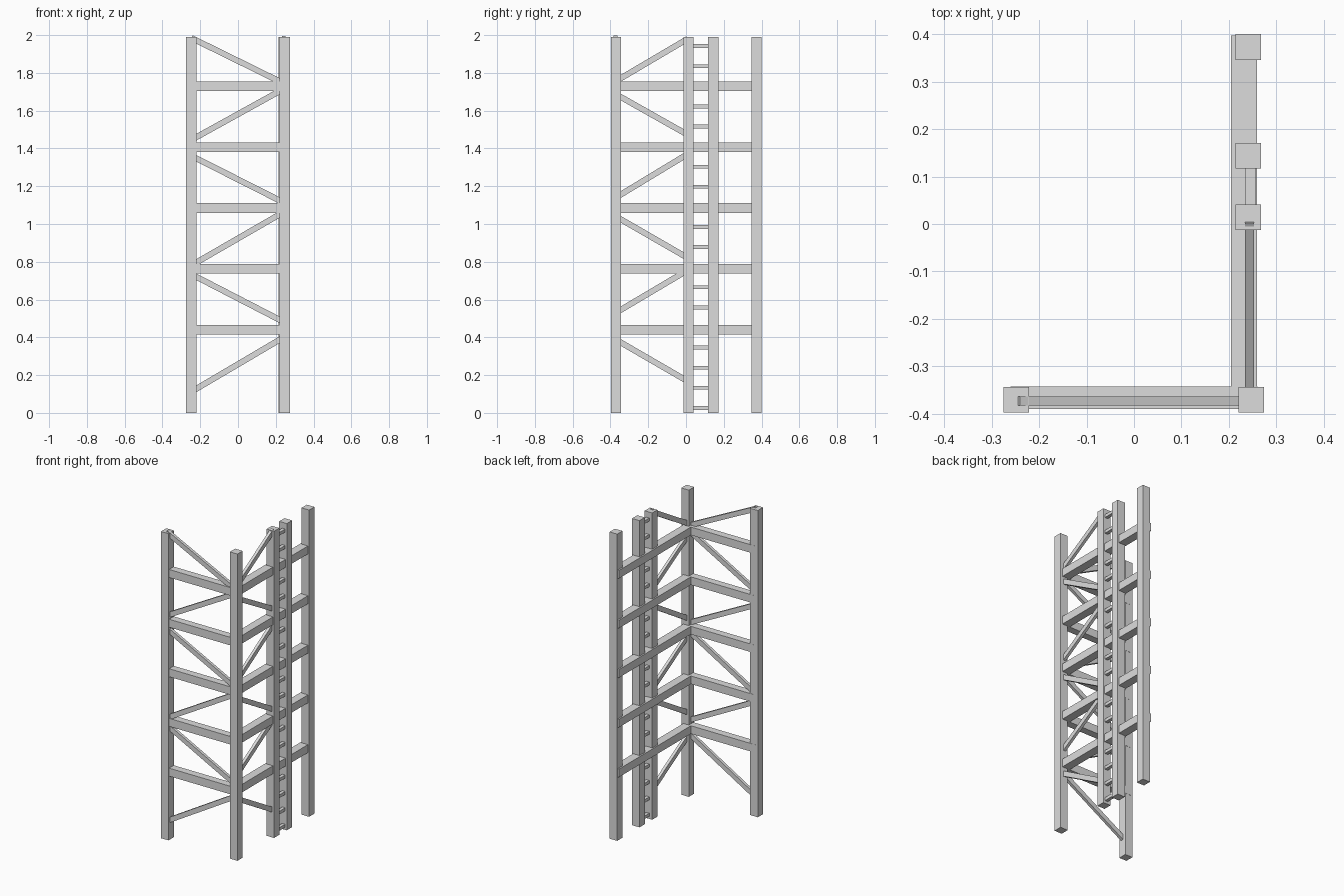
import bpy
from math import atan2, hypot
from mathutils import Matrix, Vector

cube = bpy.data.objects.get("Cube")
if cube:
    bpy.data.objects.remove(cube, do_unlink=True)

grey = bpy.data.materials.new("light_grey")
grey.use_nodes = True
colour = (0.72, 0.72, 0.72, 1)
grey.diffuse_color = colour
grey.node_tree.nodes["Principled BSDF"].inputs["Base Color"].default_value = colour


def box(name, centre, size, rotation=None):
    """Box of a given size, optionally tilted about its centre."""
    bpy.ops.mesh.primitive_cube_add(size=1)
    ob = bpy.context.object
    ob.name = name
    ob.data.transform(Matrix.Diagonal((*size, 1)))
    if rotation:
        ob.data.transform(rotation)
    ob.location = centre
    ob.data.materials.append(grey)
    return ob


def brace(name, start, end, width, height):
    """Diagonal bar lying in the plane of one side of the tower."""
    a, b = Vector(start), Vector(end)
    d = b - a
    if abs(d.x) > abs(d.y):
        size = (d.length, width, height)
        turn = Matrix.Rotation(-atan2(d.z, d.x), 4, "Y")
    else:
        size = (width, d.length, height)
        turn = Matrix.Rotation(atan2(d.z, d.y), 4, "X")
    box(name, (a + b) / 2, size, turn)


# Upright posts
POST, TOP = 0.054, 1.99
posts = {
    "front_right_post": (-0.248, -0.37),
    "front_left_post": (0.247, -0.37),
    "ladder_front_post": (0.241, 0.014),
    "ladder_back_post": (0.241, 0.144),
    "back_left_post": (0.241, 0.373),
}
for name, (x, y) in posts.items():
    box(name, (x, y, TOP / 2), (POST, POST, TOP))

# Horizontal beams on both sides
for z in (0.44, 0.763, 1.085, 1.406, 1.729):
    box("front_beam", (0, -0.366, z), (0.52, 0.048, 0.052))
    box("side_beam", (0.232, 0.004, z), (0.055, 0.786, 0.052))

# Diagonal braces across the front: heights at right and left ends
for z0, z1 in ((0.112, 0.403), (0.734, 0.479), (0.781, 1.066),
               (1.361, 1.111), (1.445, 1.718), (1.985, 1.742)):
    brace("front_brace", (-0.247, -0.373, z0), (0.247, -0.373, z1), 0.019, 0.031)

# Diagonal braces on the side: heights at front and back ends
for z0, z1 in ((0.39, 0.167), (0.528, 0.756), (1.042, 0.82),
               (1.138, 1.371), (1.689, 1.472), (1.754, 1.981)):
    brace("side_brace", (0.243, -0.375, z0), (0.243, 0.01, z1), 0.019, 0.031)

# Ladder rungs
for i in range(19):
    box("rung", (0.246, 0.079, 0.0265 + i * 0.1064), (0.022, 0.13, 0.02))
